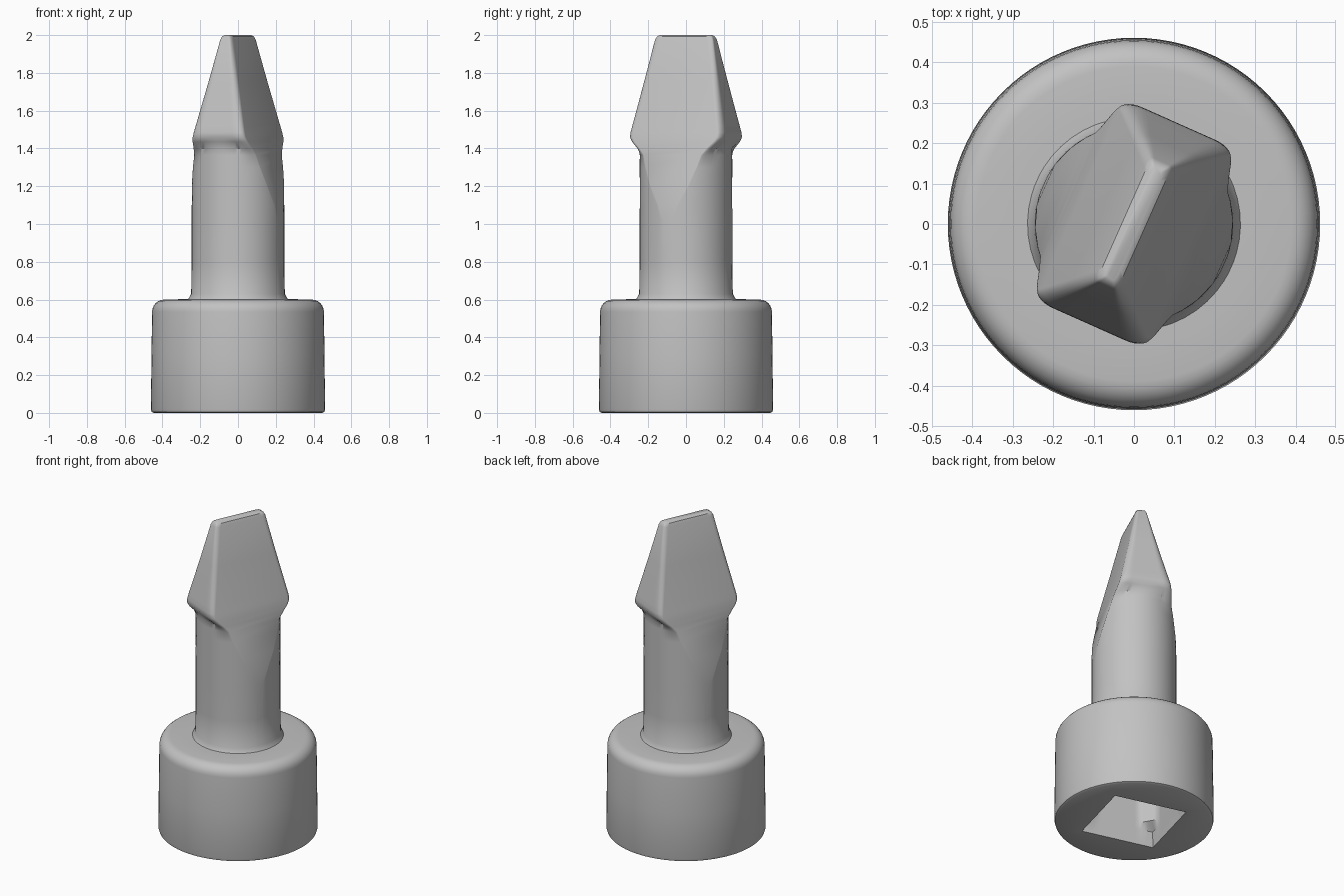
import bpy, bmesh, math
from mathutils import Matrix

if "Cube" in bpy.data.objects:
    bpy.data.objects.remove(bpy.data.objects["Cube"], do_unlink=True)

# Single plain grey material
grey = bpy.data.materials.new("plain grey")
grey.use_nodes = True
colour = (0.54, 0.54, 0.54, 1)
grey.diffuse_color = colour
bsdf = grey.node_tree.nodes["Principled BSDF"]
bsdf.inputs["Base Color"].default_value = colour
bsdf.inputs["Roughness"].default_value = 0.6


def loft(name, rings, turn):
    """Skin a stack of equal-length rings, cap both ends, turn about z."""
    bm = bmesh.new()
    loops = [[bm.verts.new(p) for p in ring] for ring in rings]
    n = len(rings[0])
    for a, b in zip(loops, loops[1:]):
        for i in range(n):
            j = (i + 1) % n
            bm.faces.new((a[i], a[j], b[j], b[i]))
    bm.faces.new(loops[0][::-1])
    bm.faces.new(loops[-1])
    bmesh.ops.recalc_face_normals(bm, faces=bm.faces[:])
    bm.transform(Matrix.Rotation(math.radians(turn), 4, 'Z'))
    me = bpy.data.meshes.new(name)
    bm.to_mesh(me)
    bm.free()
    me.materials.append(grey)
    ob = bpy.data.objects.new(name, me)
    bpy.context.collection.objects.link(ob)
    bpy.ops.object.select_all(action='DESELECT')
    ob.select_set(True)
    bpy.context.view_layer.objects.active = ob
    bpy.ops.object.shade_smooth_by_angle(angle=math.radians(35))
    return ob


# Round base with a square socket underneath
N = 96


def circle(r, z):
    return [(r * math.cos(2 * math.pi * i / N), r * math.sin(2 * math.pi * i / N), z)
            for i in range(N)]


def square(diag, z, cut):
    """Square with corners on the axes, corners trimmed at distance cut."""
    pts = []
    for i in range(N):
        a = 2 * math.pi * i / N
        c, s = abs(math.cos(a)), abs(math.sin(a))
        r = min(diag / (c + s), cut / max(c, s))
        pts.append((r * math.cos(a), r * math.sin(a), z))
    return pts


base_rings = [square(0.31, 0.42, 0.25), square(0.31, 0.14, 0.25),
              square(0.315, 0.10, 0.315), square(0.32, 0.0, 0.32)]
base_rings += [circle(r, z) for r, z in ((0.445, 0.0), (0.457, 0.006), (0.461, 0.02),
                                         (0.458, 0.3), (0.455, 0.535))]
for k in range(1, 7):
    a = math.radians(15 * k)
    base_rings.append(circle(0.39 + 0.065 * math.cos(a), 0.535 + 0.065 * math.sin(a)))
base_rings += [circle(0.3, 0.602), circle(0.2, 0.602)]
loft("socket_base", base_rings, 30)

# Shaft flowing into a flared flat blade
K = 25


def section(z, r, t, hw):
    """Circle of radius r joined with a block of half width hw, trimmed to thickness t."""
    side = []
    for i in range(K):
        s = math.sin(math.pi * (i / (K - 1) - 0.5))
        v = t * s
        u = math.sqrt(max(r * r - v * v, 0))
        if hw:
            e = max(abs(s) - 0.65, 0) / 0.35
            b = min(0.03, hw * 0.2)
            u = max(u, hw - b * (1 - math.sqrt(max(1 - e * e, 0))))
        side.append((u, v, z))
    return side + [(-u, -v, z) for u, v, z in side]


R = 0.245
profile = [  # height, round radius, half thickness, block half width
    (0.59, 0.270, 0.2695, 0), (0.605, 0.262, 0.2615, 0), (0.63, 0.248, 0.2475, 0),
    (0.8, R, 0.2445, 0), (1.02, R, 0.2440, 0), (1.10, R, 0.239, 0),
    (1.20, R, 0.220, 0), (1.30, R, 0.195, 0), (1.365, R, 0.179, 0),
    (1.40, R, 0.170, 0.222), (1.435, R, 0.160, 0.257), (1.46, 0, 0.153, 0.272),
    (1.485, 0, 0.147, 0.271), (1.52, 0, 0.139, 0.264), (1.75, 0, 0.086, 0.216),
    (1.975, 0, 0.035, 0.169), (1.992, 0, 0.028, 0.160), (2.0, 0, 0.015, 0.147)]
loft("shaft_and_blade", [section(*p) for p in profile], 66)
